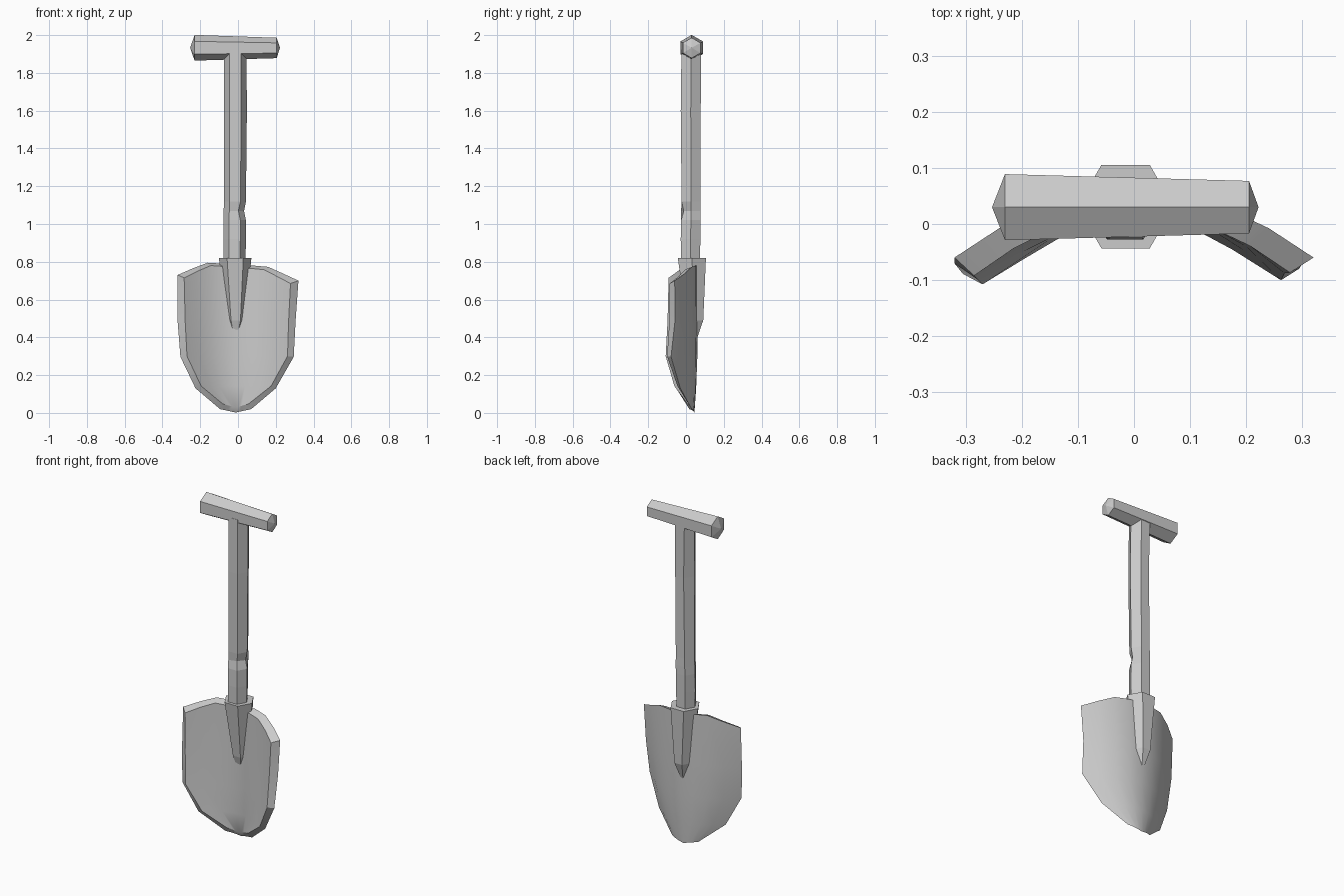
import bpy, math

if "Cube" in bpy.data.objects:
    bpy.data.objects.remove(bpy.data.objects["Cube"])


def make(name, verts, faces, smooth=False):
    me = bpy.data.meshes.new(name)
    me.from_pydata(verts, [], faces)
    me.update()
    ob = bpy.data.objects.new(name, me)
    bpy.context.collection.objects.link(ob)
    bpy.ops.object.select_all(action='DESELECT')
    ob.select_set(True)
    bpy.context.view_layer.objects.active = ob
    bpy.ops.object.mode_set(mode='EDIT')
    bpy.ops.mesh.select_all(action='SELECT')
    bpy.ops.mesh.normals_make_consistent(inside=False)
    bpy.ops.object.mode_set(mode='OBJECT')
    if smooth:
        bpy.ops.object.shade_smooth_by_angle(angle=math.radians(30))
    return ob


def loft(name, rings, start=None, end=None, dents=None):
    """Join equal-sided rings; each end is closed by an apex point or a flat cap."""
    n = len(rings[0])
    verts = [v for r in rings for v in r]
    for (ring, k), p in (dents or {}).items():
        x, y, z = verts[ring * n + k]
        verts[ring * n + k] = (x + p[0], y + p[1], z + p[2])
    faces = []
    for i in range(len(rings) - 1):
        for k in range(n):
            a, b = i * n + k, i * n + (k + 1) % n
            faces.append((a, b, b + n, a + n))
    for base, apex in ((0, start), ((len(rings) - 1) * n, end)):
        if apex:
            verts.append(apex)
            t = len(verts) - 1
            faces += [(base + k, base + (k + 1) % n, t) for k in range(n)]
        else:
            faces.append(tuple(base + k for k in range(n)))
    return make(name, verts, faces)


def hex_z(x, y, z, r):
    return [(x + r * math.cos(k * math.pi / 3), y + r * math.sin(k * math.pi / 3), z)
            for k in range(6)]


def hex_x(x, y, z, r):
    return [(x, y + r * math.sin(k * math.pi / 3), z + r * math.cos(k * math.pi / 3))
            for k in range(6)]


# Grip: tapered hexagonal bar with pointed ends
loft("grip", [hex_x(-0.23, 0.03, 1.933, 0.068), hex_x(0.205, 0.03, 1.932, 0.054)],
     start=(-0.253, 0.03, 1.933), end=(0.222, 0.03, 1.933))

# Shaft: hexagonal, with a small nick on the front right
shaft = [(-0.018, 0.024, 0.70, 0.056), (-0.018, 0.024, 0.92, 0.060),
         (-0.018, 0.026, 1.02, 0.060), (-0.016, 0.026, 1.07, 0.060),
         (-0.016, 0.027, 1.12, 0.058), (-0.014, 0.025, 1.60, 0.061),
         (-0.015, 0.028, 1.92, 0.060)]
loft("shaft", [hex_z(*s) for s in shaft],
     dents={(3, 0): (-0.012, 0, 0), (3, 5): (-0.012, 0.014, 0), (5, 2): (0.006, 0, 0)})

# Socket: tapered hexagonal sleeve ending in a point inside the blade
loft("socket", [hex_z(-0.015, 0.031, 0.82, 0.086), hex_z(-0.012, 0.048, 0.49, 0.050)],
     end=(-0.014, 0.045, 0.355))

# Blade: curved rows from tip to top (x left, x right, z, centre y, curvature)
back = [(-0.095, 0.07, 0.02, 0.045, 3.0), (-0.225, 0.20, 0.13, 0.054, 2.1),
        (-0.305, 0.295, 0.297, 0.06, 1.6), (-0.32, 0.305, 0.49, 0.06, 1.27),
        (-0.32, 0.32, 0.70, 0.06, 1.17)]
front = [(-0.08, 0.055, 0.047, 0.028, 3.0), (-0.195, 0.175, 0.142, 0.022, 2.2),
         (-0.27, 0.262, 0.30, 0.02, 1.75), (-0.28, 0.268, 0.49, 0.02, 1.5),
         (-0.285, 0.278, 0.685, 0.02, 1.38)]
top_rise = [0.03, 0.065, 0.095, 0.09, 0.085, 0.08, 0.073, 0.037, 0.0]
cols = len(top_rise)
verts, faces = [], []
for side in (back, front):
    for i, (xl, xr, z, y0, c) in enumerate(side):
        for j in range(cols):
            t = j / (cols - 1)
            x = xl + (xr - xl) * t
            dz = 0
            if i == 0:
                dz = -0.018 * (1 - abs(2 * t - 1))
            elif i == len(side) - 1:
                dz = top_rise[j]
            verts.append((x, y0 - c * x * x, z + dz))
rows, half = len(back), len(back) * cols
for i in range(rows - 1):
    for j in range(cols - 1):
        a = i * cols + j
        q = (a, a + 1, a + cols + 1, a + cols)
        faces += [q, tuple(v + half for v in reversed(q))]
# Blade rim joins the back and front outlines
loop = (list(range(cols)) + [i * cols + cols - 1 for i in range(1, rows)]
        + [(rows - 1) * cols + j for j in range(cols - 2, -1, -1)]
        + [i * cols for i in range(rows - 2, 0, -1)])
for a, b in zip(loop, loop[1:] + loop[:1]):
    faces.append((a, b, b + half, a + half))
make("blade", verts, faces, smooth=True)
